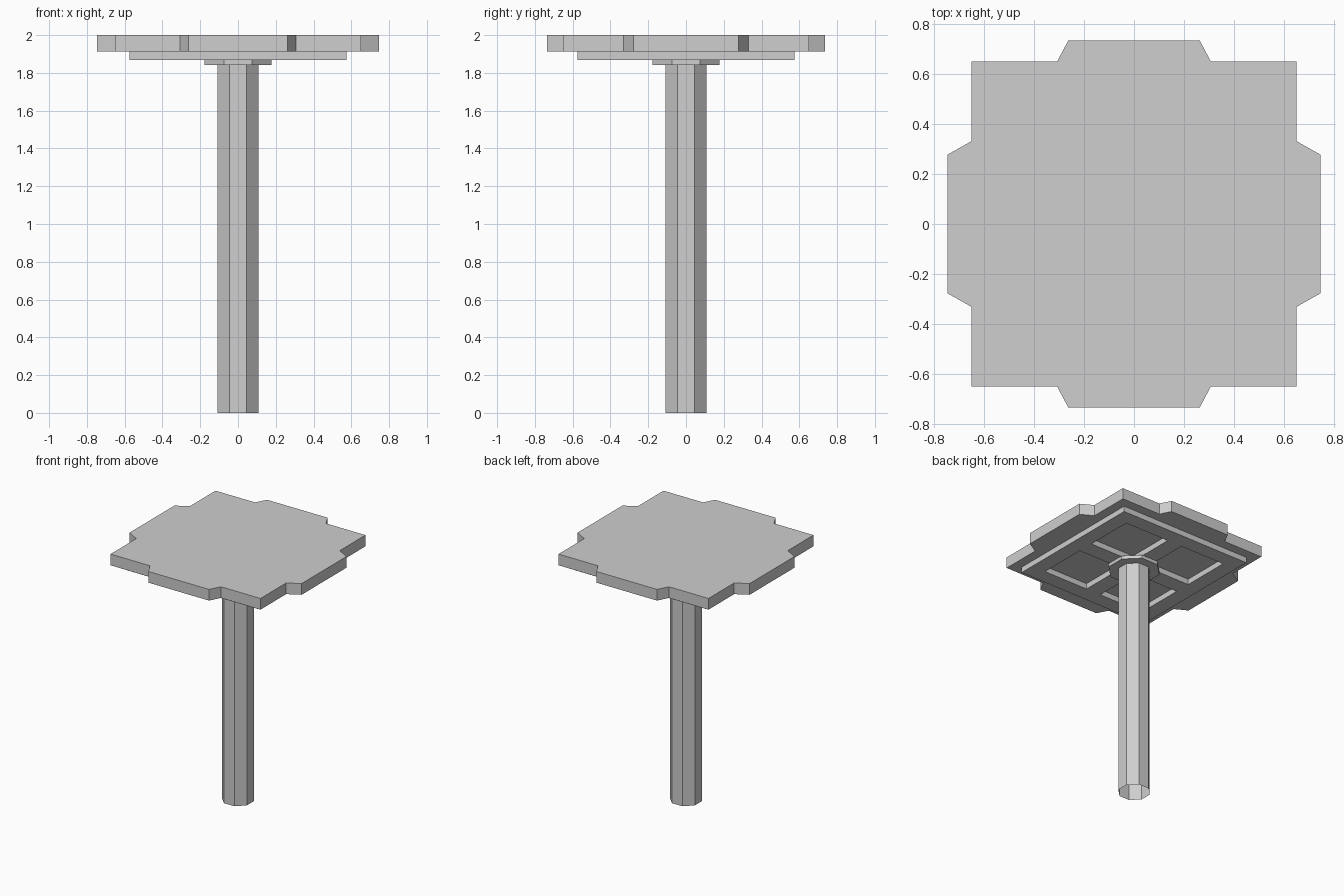
import bpy
import bmesh
import math

cube = bpy.data.objects.get("Cube")
if cube:
    bpy.data.objects.remove(cube, do_unlink=True)

GREY = (0.62, 0.62, 0.62, 1.0)
grey = bpy.data.materials.new("light_grey")
grey.use_nodes = True
grey.diffuse_color = GREY
grey.node_tree.nodes["Principled BSDF"].inputs["Base Color"].default_value = GREY


def finish(name, bm):
    mesh = bpy.data.meshes.new(name)
    bm.to_mesh(mesh)
    bm.free()
    mesh.materials.append(grey)
    obj = bpy.data.objects.new(name, mesh)
    bpy.context.collection.objects.link(obj)
    return obj


def prism(name, outline, z0, z1, bottom=True):
    """Straight prism over a counter-clockwise outline."""
    bm = bmesh.new()
    low = [bm.verts.new((x, y, z0)) for x, y in outline]
    high = [bm.verts.new((x, y, z1)) for x, y in outline]
    for i in range(len(outline)):
        j = (i + 1) % len(outline)
        bm.faces.new((low[i], low[j], high[j], high[i]))
    bm.faces.new(high)
    if bottom:
        bm.faces.new(low[::-1])
    return finish(name, bm)


def octagon(apothem):
    """Regular octagon with flat sides facing the axes."""
    r = apothem / math.cos(math.pi / 8)
    angles = [math.pi / 8 + k * math.pi / 4 for k in range(8)]
    return [(r * math.cos(a), r * math.sin(a)) for a in angles]


FRAME_Z, PLATE_Z, COLLAR_Z = 1.868, 1.912, 1.842

# Top plate: a square with a tapered tab on each side
S = 0.651
quarter = [(S, 0.332), (S, S), (0.308, S), (0.263, 0.736)]
right_tab = (0.747, 0.278)
first = [right_tab] + quarter
second = [(-x, y) for x, y in reversed(first)]
half = first + second
prism("top_plate", half + [(-x, -y) for x, y in half], PLATE_Z, 2.0)

# Support frame under the plate: a square with four square windows
cuts = [-0.575, -0.455, -0.065, 0.065, 0.455, 0.575]
bm = bmesh.new()
grid = [[bm.verts.new((x, y, FRAME_Z)) for y in cuts] for x in cuts]
for i in range(5):
    for j in range(5):
        if not (i in (1, 3) and j in (1, 3)):
            bm.faces.new((grid[i][j], grid[i][j + 1],
                          grid[i + 1][j + 1], grid[i + 1][j]))
rim = [e for e in bm.edges if e.is_boundary]
walls = bmesh.ops.extrude_edge_only(bm, edges=rim)["geom"]
for v in walls:
    if isinstance(v, bmesh.types.BMVert):
        v.co.z = PLATE_Z
bmesh.ops.recalc_face_normals(bm, faces=bm.faces)
# keep the underside facing down
bm.faces.ensure_lookup_table()
if bm.faces[0].normal.z > 0:
    bmesh.ops.reverse_faces(bm, faces=bm.faces)
bmesh.ops.dissolve_limit(bm, angle_limit=0.01, verts=bm.verts, edges=bm.edges)
finish("support_frame", bm)

# Collar and hollow-bottomed post
prism("collar", octagon(0.177), COLLAR_Z, FRAME_Z)
prism("post", octagon(0.109), 0.0, COLLAR_Z, bottom=False)
